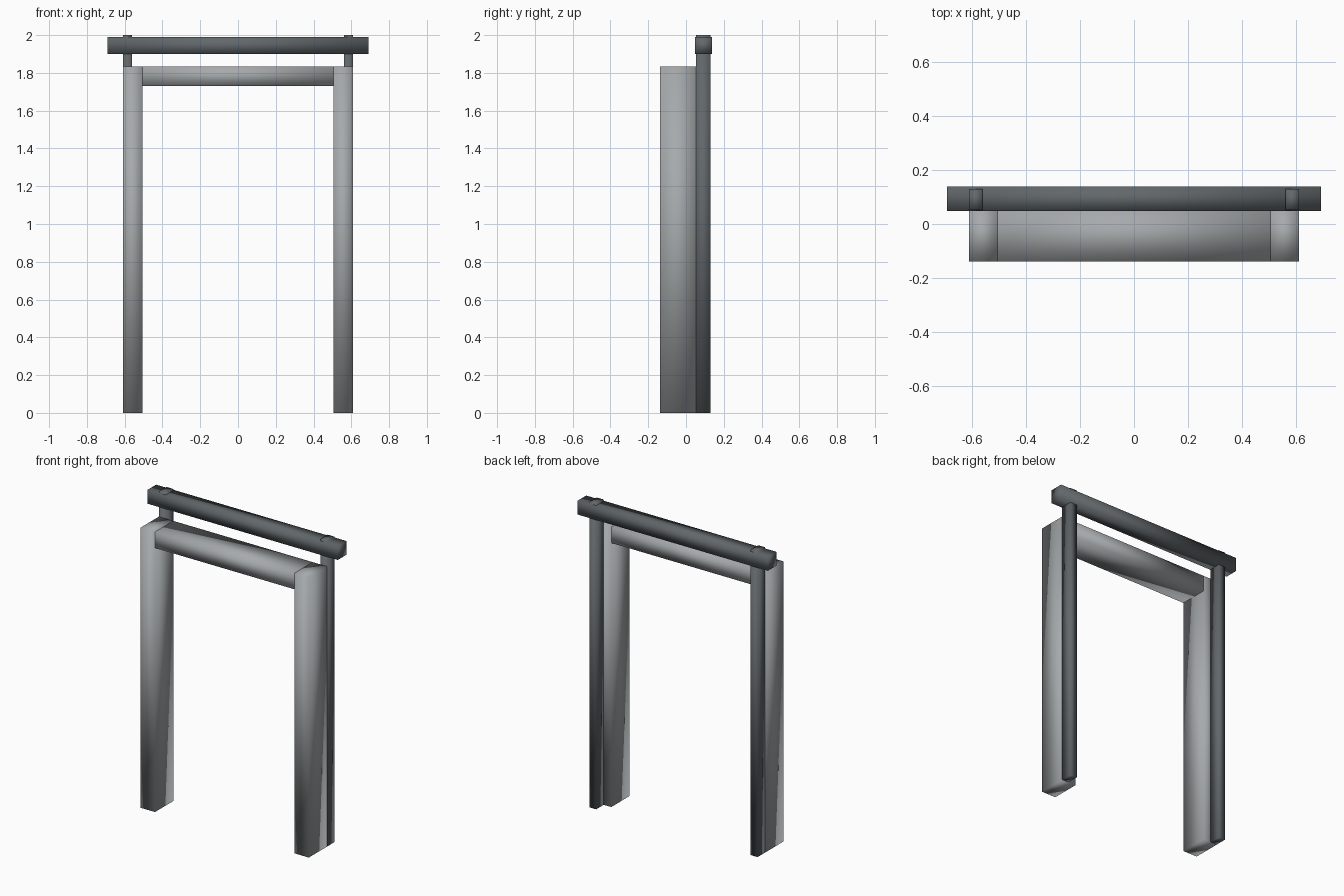
import bpy
from mathutils import Vector

cube = bpy.data.objects.get("Cube")
if cube:
    bpy.data.objects.remove(cube, do_unlink=True)


def material(name, rgb):
    mat = bpy.data.materials.new(name)
    mat.use_nodes = True
    color = (*rgb, 1)
    mat.diffuse_color = color
    mat.node_tree.nodes["Principled BSDF"].inputs["Base Color"].default_value = color
    return mat


def box(name, low, high, mat):
    """Softly shaded beam spanning two opposite corners."""
    low, high = Vector(low), Vector(high)
    bpy.ops.mesh.primitive_cube_add(size=1, location=(low + high) / 2)
    obj = bpy.context.object
    obj.name = name
    obj.scale = high - low
    bpy.ops.object.transform_apply(location=False, rotation=False, scale=True)
    bpy.ops.object.shade_smooth()
    obj.data.materials.append(mat)
    return obj


light = material("light_grey", (0.38, 0.40, 0.41))
dark = material("dark_grey", (0.12, 0.135, 0.145))

OUTER, INNER = 0.61, 0.505
FRONT, BACK = -0.138, 0.052
FRAME_TOP = 1.835

# Jambs and the slim rail supports behind them
for side, sign in (("left", 1), ("right", -1)):
    for name, inner, y0, y1, top, mat in (
        ("jamb", INNER, FRONT, BACK, FRAME_TOP, light),
        ("rail_support", 0.56, BACK, 0.13, 2.0, dark),
    ):
        x0, x1 = sorted((sign * inner, sign * OUTER))
        box(f"{side}_{name}", (x0, y0, 0), (x1, y1, top), mat)

# Lintel between the jambs
box("lintel", (-INNER, FRONT, 1.73), (INNER, BACK, FRAME_TOP), light)

# Overhanging rail across the supports
box("top_rail", (-0.69, 0.048, 1.90), (0.69, 0.138, 1.99), dark)
